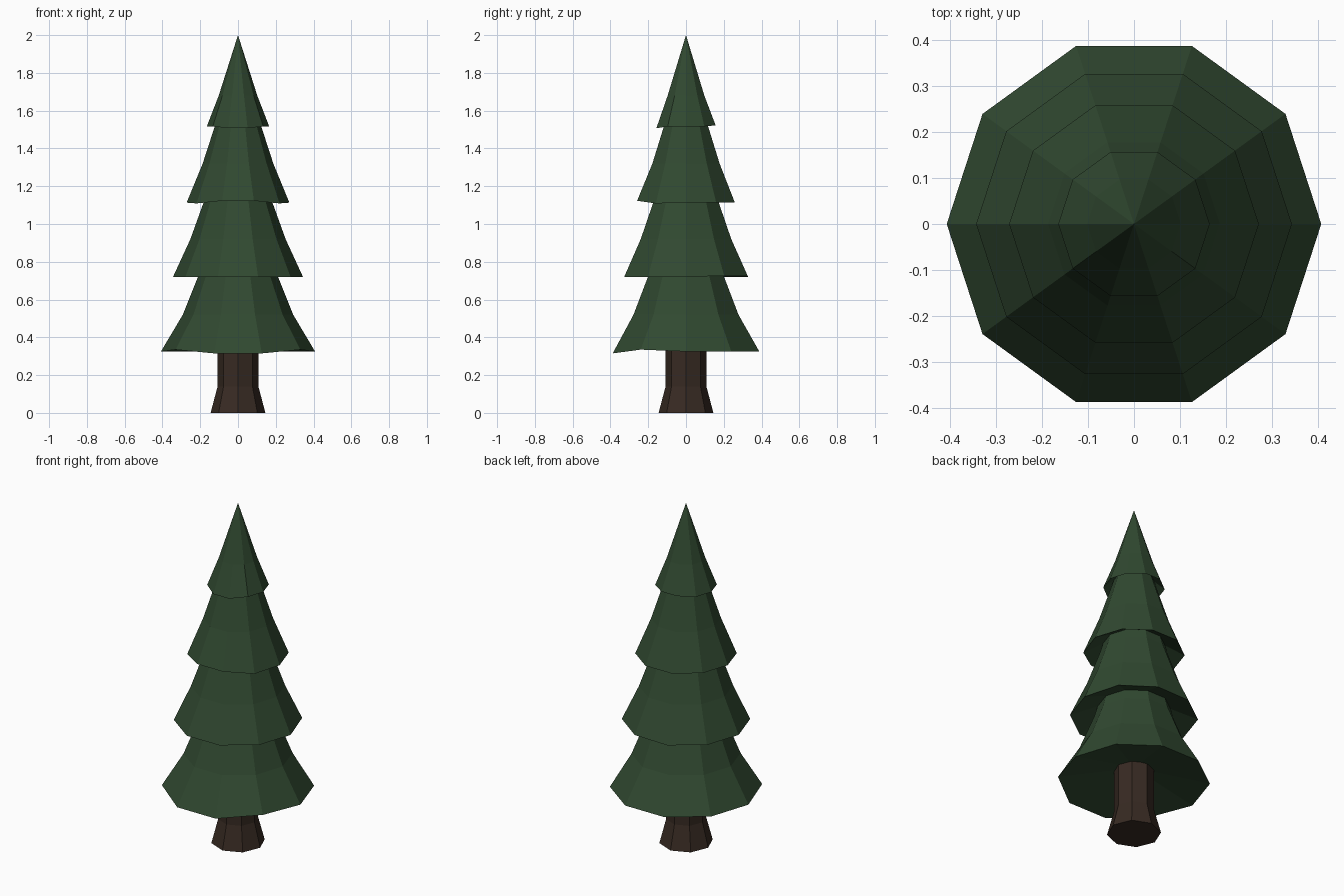
import bpy, bmesh
from math import cos, sin, tau

if "Cube" in bpy.data.objects:
    bpy.data.objects.remove(bpy.data.objects["Cube"])


def material(name, rgb):
    m = bpy.data.materials.new(name)
    m.diffuse_color = (*rgb, 1)
    m.use_nodes = True
    m.node_tree.nodes["Principled BSDF"].inputs["Base Color"].default_value = m.diffuse_color
    return m


def lathe(name, sides, rings, mat, rim=None, wobble=None):
    """Stack (radius, z) rings; radius 0 makes a point. Rim ring gets z offsets."""
    bm = bmesh.new()
    loops = []
    for i, (r, z) in enumerate(rings):
        if r == 0:
            loops.append([bm.verts.new((0, 0, z))] * sides)
            continue
        dz = wobble if i == rim and wobble else {}
        loops.append([bm.verts.new((r * cos(tau * k / sides), r * sin(tau * k / sides),
                                    z + dz.get(k, 0))) for k in range(sides)])
    for a, b in zip(loops, loops[1:]):
        for k in range(sides):
            n = (k + 1) % sides
            quad = [a[k], a[n], b[n], b[k]]
            bm.faces.new(list(dict.fromkeys(quad)))
    for end in (loops[0], loops[-1]):
        if end[0] is not end[1]:
            bm.faces.new(end)
    bmesh.ops.recalc_face_normals(bm, faces=bm.faces)
    me = bpy.data.meshes.new(name)
    bm.to_mesh(me)
    bm.free()
    me.materials.append(mat)
    bpy.context.collection.objects.link(bpy.data.objects.new(name, me))


green = material("needles", (0.03, 0.066, 0.03))
brown = material("bark", (0.038, 0.023, 0.016))

# Flared octagonal trunk
lathe("trunk", 8, [(0.145, 0), (0.108, 0.14), (0.108, 0.45)], brown)

# Skirts: underside junction, rim, middle, top; uneven rims by vertex index
tiers = [
    ([(0.09, 0.39), (0.408, 0.325), (0.292, 0.52), (0.212, 0.72), (0.19, 0.80)],
     {6: 0.01, 9: 0.01, 7: -0.01, 8: -0.01}),
    ([(0.17, 0.79), (0.344, 0.72), (0.252, 0.92), (0.18, 1.12), (0.158, 1.20)],
     {1: 0.006, 2: 0.004}),
    ([(0.14, 1.185), (0.272, 1.113), (0.187, 1.32), (0.122, 1.52), (0.10, 1.59)],
     {7: 0.01, 8: 0.01, 6: -0.004, 9: -0.004}),
    ([(0.09, 1.58), (0.165, 1.517), (0.102, 1.68), (0, 2.0)],
     {7: -0.01, 8: -0.01, 2: 0.005, 3: 0.005}),
]
for i, (rings, wobble) in enumerate(tiers, 1):
    lathe(f"foliage_tier_{i}", 10, rings, green, 1, wobble)
